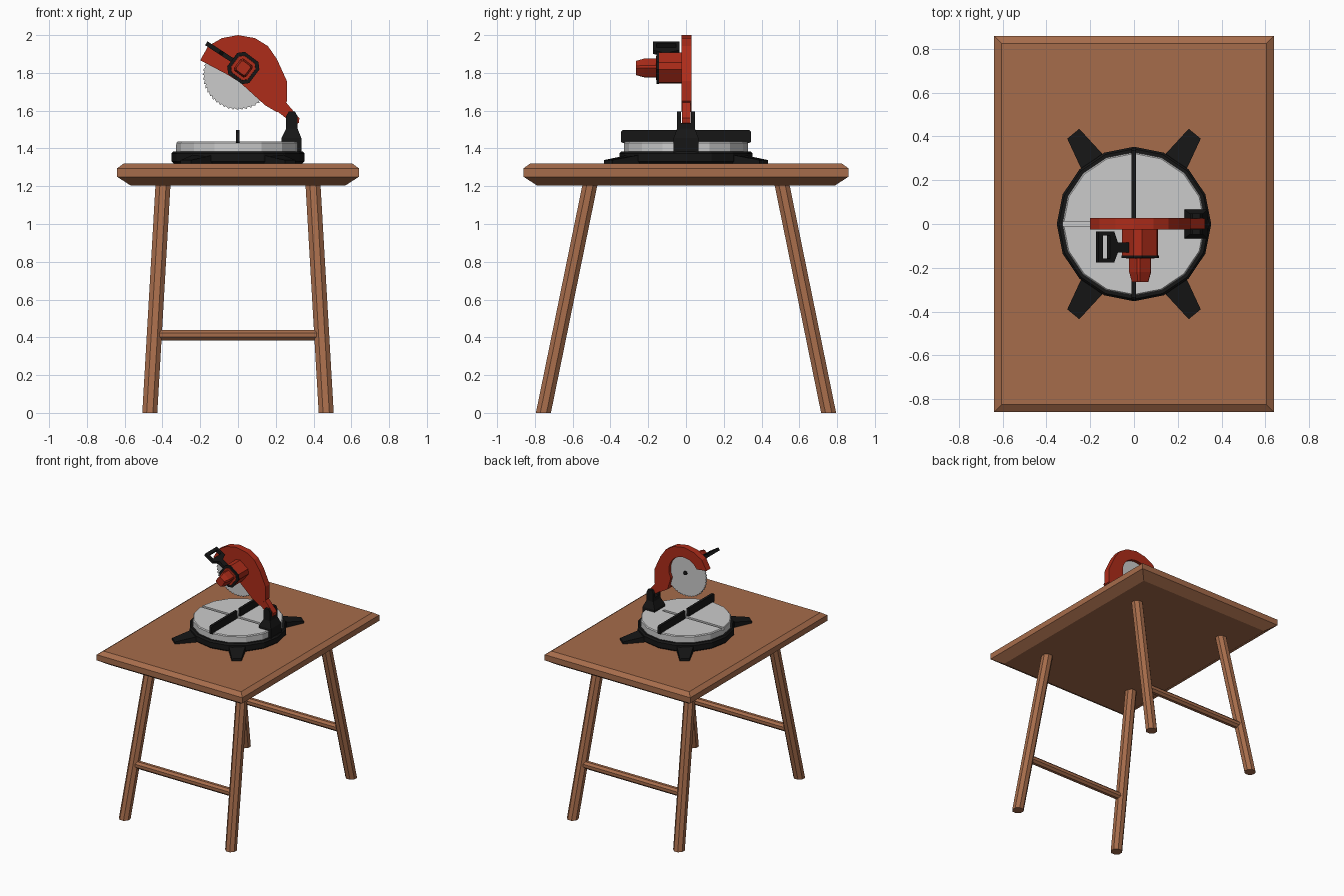
import bpy, bmesh
from math import sin, cos, pi, radians

if "Cube" in bpy.data.objects:
    bpy.data.objects.remove(bpy.data.objects["Cube"])


def material(name, rgb):
    m = bpy.data.materials.new(name)
    m.diffuse_color = (*rgb, 1)
    m.use_nodes = True
    m.node_tree.nodes["Principled BSDF"].inputs["Base Color"].default_value = m.diffuse_color
    return m


WOOD = material("wood", (0.38, 0.15, 0.07))
RED = material("red_paint", (0.42, 0.025, 0.01))
BLACK = material("black_metal", (0.008, 0.008, 0.008))


def loft(name, rings, mat=None):
    """Closed solid through a list of equal-length rings of 3D points."""
    bm = bmesh.new()
    vs = [[bm.verts.new(p) for p in r] for r in rings]
    n = len(vs[0])
    bm.faces.new(vs[0])
    bm.faces.new(vs[-1])
    for a, b in zip(vs, vs[1:]):
        for i in range(n):
            j = (i + 1) % n
            bm.faces.new((a[i], a[j], b[j], b[i]))
    bmesh.ops.recalc_face_normals(bm, faces=bm.faces)
    me = bpy.data.meshes.new(name)
    bm.to_mesh(me)
    bm.free()
    if mat:
        me.materials.append(mat)
    ob = bpy.data.objects.new(name, me)
    bpy.context.collection.objects.link(ob)
    return ob


def prism_y(name, pts, y0, y1, mat=None):
    return loft(name, [[(x, y, z) for x, z in pts] for y in (y0, y1)], mat)


def rect(x0, x1, y0, y1, z):
    return [(x0, y0, z), (x1, y0, z), (x1, y1, z), (x0, y1, z)]


def ngon(r, n, cx=0, cy=0, start=0):
    return [(cx + r * cos(start + 2 * pi * i / n), cy + r * sin(start + 2 * pi * i / n)) for i in range(n)]


def disc_z(name, profile, n, mat=None):
    return loft(name, [[(x, y, z) for x, y in ngon(r, n)] for r, z in profile], mat)


def cut(ob, cutter):
    m = ob.modifiers.new("cut", "BOOLEAN")
    m.operation, m.object, m.solver = "DIFFERENCE", cutter, "EXACT"
    cutter.hide_render = True
    cutter.hide_viewport = True


# Table top with bevelled rim
loft("table_top", [rect(-0.64 + d, 0.64 - d, -0.86 + d, 0.86 - d, z)
                   for d, z in ((0.07, 1.205), (0, 1.25), (0, 1.295), (0.035, 1.32))], WOOD)

# Splayed octagonal legs and end stretchers
for sy, end in ((-1, "front"), (1, "back")):
    for sx, side in ((-1, "left"), (1, "right")):
        loft(f"{end}_{side}_leg",
             [[(x, y, z) for x, y in ngon(0.043, 8, sx * cx, sy * cy, pi / 8)]
              for cx, cy, z in ((0.467, 0.755, 0), (0.397, 0.508, 1.21))], WOOD)
    loft(f"{end}_stretcher",
         [[(x, y, z) for y, z in ngon(0.03, 8, sy * 0.672, 0.412, pi / 8)] for x in (-0.42, 0.42)], WOOD)

# Saw base ring, feet and turntable
disc_z("base_ring", [(0.34, 1.32), (0.353, 1.332), (0.353, 1.372), (0.343, 1.385)], 16, BLACK)
for sx in (-1, 1):
    for sy in (-1, 1):
        foot = [(0.305, 0.39, 1.338), (0.25, 0.435, 1.338), (0.135, 0.31, 1.365),
                (0.10, 0.22, 1.37), (0.16, 0.18, 1.37), (0.24, 0.25, 1.365)]
        loft("base_foot", [[(sx * x, sy * y, 1.32) for x, y, z in foot],
                           [(sx * x, sy * y, z) for x, y, z in foot]], BLACK)
table = disc_z("turntable", [(0.328, 1.38), (0.328, 1.43), (0.322, 1.437)], 16)
cut(table, loft("slot_cutter", [rect(-0.4, 0.2, -0.011, 0.011, z) for z in (1.42, 1.5)]))

# Fence in two halves, gapped for the blade, lapping down over the rim
for s in (-1, 1):
    prof = [(0.02, 1.43), (0.02, 1.497), (0.335, 1.497), (0.345, 1.488), (0.345, 1.435), (0.335, 1.43)]
    loft("fence", [[(x, s * y, z) for y, z in prof] for x in (-0.011, 0.009)], BLACK)

# Pivot bracket with forked yoke
loft("pivot_bracket", [rect(x0, x1, -y, y, z) for x0, x1, y, z in
                       ((0.23, 0.335, 0.066, 1.34), (0.23, 0.335, 0.066, 1.455),
                        (0.255, 0.315, 0.047, 1.505), (0.255, 0.315, 0.047, 1.535))], BLACK)
for s in (-1, 1):
    prism_y("yoke_prong", [(0.255, 1.52), (0.255, 1.57), (0.268, 1.595), (0.302, 1.595),
                           (0.315, 1.57), (0.315, 1.52)], s * 0.026, s * 0.047, BLACK)
prism_y("hinge_arm", [(0.19, 1.61), (0.245, 1.655), (0.325, 1.56), (0.322, 1.535), (0.30, 1.525)],
        -0.022, 0.024, RED)

# Blade guard: solid front plate, open arch behind
BZ = 1.79
outer = [(-0.20, 1.867), (-0.158, 1.942), (-0.085, 1.984), (0, 2.0), (0.09, 1.984), (0.158, 1.942),
         (0.206, 1.873), (0.259, 1.756), (0.259, 1.65), (0.206, 1.592), (0.143, 1.629)]
prism_y("guard_front", outer + [(0.01, 1.75), (-0.06, 1.793)], -0.024, -0.008, RED)
inner = [(0.132 * cos(radians(a)), BZ + 0.132 * sin(radians(a))) for a in range(-30, 165, 20)]
prism_y("guard_arch", outer + inner, -0.008, 0.028, RED)

# Toothed blade and arbor
teeth = []
for i in range(48):
    a = 2 * pi * i / 48
    teeth += [(0.187 * cos(a), BZ + 0.187 * sin(a)), (0.177 * cos(a + 0.02), BZ + 0.177 * sin(a + 0.02))]
prism_y("blade", teeth, -0.002, 0.005)
prism_y("arbor", ngon(0.016, 8, 0, BZ), -0.024, 0.014, BLACK)


# Motor: chamfered square housing turned with the guard, then a tapered nose
def motor_ring(h, c, y, k=1):
    pts = [(h, c), (c, h), (-c, h), (-h, c), (-h, -c), (-c, -h), (c, -h), (h, -c)]
    t = radians(-37)
    return [(0.028 + k * (x * cos(t) - z * sin(t)), y, 1.826 + k * (x * sin(t) + z * cos(t))) for x, z in pts]


loft("motor_housing", [motor_ring(0.07, 0.043, y) for y in (-0.02, -0.148)], RED)
rim = [motor_ring(0.073, 0.045, -0.143), motor_ring(0.073, 0.045, -0.155)]
loft("motor_rim", rim, BLACK)
loft("motor_cap", [motor_ring(0.058, 0.036, -0.15), motor_ring(0.055, 0.034, -0.158)], RED)
loft("motor_nose", [motor_ring(0.04, 0.03, -0.155), motor_ring(0.04, 0.03, -0.22),
                    motor_ring(0.04, 0.03, -0.265, 0.75)], RED)


# Loop handle sloping down to the motor
def slope(u, y, w):
    t = radians(-33)
    return (-0.168 + u * cos(t) - w * sin(t), y, 1.957 + u * sin(t) + w * cos(t))


handle_outline = [(0, -0.035), (0, -0.175), (0.085, -0.175), (0.105, -0.13), (0.2, -0.13),
                  (0.2, -0.085), (0.105, -0.085), (0.085, -0.035)]
handle = loft("handle", [[slope(u, y, w) for u, y in handle_outline] for w in (-0.012, 0.012)], BLACK)
hole = [(0.023, -0.053), (0.023, -0.157), (0.062, -0.157), (0.062, -0.053)]
cut(handle, loft("handle_hole_cutter", [[slope(u, y, w) for u, y in hole] for w in (-0.03, 0.03)]))
